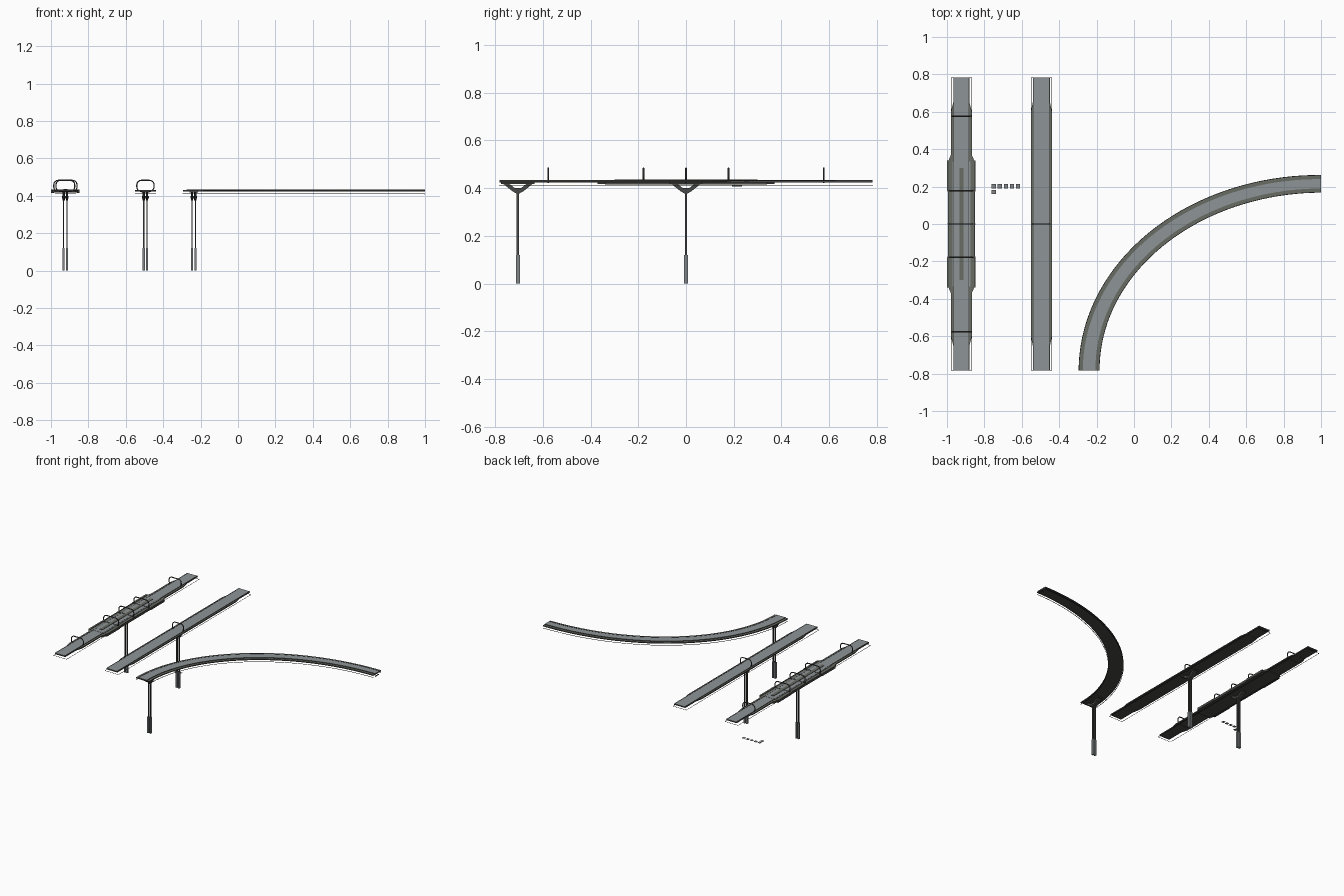
import bpy, bmesh, math
from mathutils import Vector

if "Cube" in bpy.data.objects:
    bpy.data.objects.remove(bpy.data.objects["Cube"])


def material(name, rgb):
    m = bpy.data.materials.new(name)
    m.diffuse_color = (*rgb, 1)
    m.use_nodes = True
    m.node_tree.nodes["Principled BSDF"].inputs["Base Color"].default_value = m.diffuse_color
    return m


GREY = material("road_grey", (0.27, 0.295, 0.305))
OLIVE = material("edge_olive", (0.14, 0.15, 0.125))
DARK = material("dark_metal", (0.065, 0.066, 0.062))
BASE = material("footing_grey", (0.22, 0.24, 0.25))


def finish(bm, name, mats, top_rule=False):
    bmesh.ops.recalc_face_normals(bm, faces=bm.faces)
    bm.normal_update()
    if top_rule:  # upper faces take the first colour, the rest the second
        for f in bm.faces:
            f.material_index = 0 if f.normal.z > 0.5 else 1
    me = bpy.data.meshes.new(name)
    bm.to_mesh(me)
    bm.free()
    for m in mats:
        me.materials.append(m)
    ob = bpy.data.objects.new(name, me)
    bpy.context.collection.objects.link(ob)
    return ob


def ribbon(name, path, lo, hi, z0, z1, mats):
    """Slab following a plan path; lo / hi are sideways offsets per point."""
    n = len(path)
    lo = lo if isinstance(lo, list) else [lo] * n
    hi = hi if isinstance(hi, list) else [hi] * n
    bm = bmesh.new()
    rings = []
    for i, p in enumerate(path):
        t = (Vector(path[min(i + 1, n - 1)]) - Vector(path[max(i - 1, 0)])).normalized()
        if i == 0 and n > 8:
            t = Vector((0, 1))
        if i == n - 1 and n > 8:
            t = Vector((1, 0))
        side = Vector((t.y, -t.x))
        a, b = Vector(p) + side * lo[i], Vector(p) + side * hi[i]
        rings.append([bm.verts.new((*q, z)) for q, z in ((a, z0), (b, z0), (b, z1), (a, z1))])
    for r, s in zip(rings, rings[1:]):
        for k in range(4):
            bm.faces.new((r[k], r[(k + 1) % 4], s[(k + 1) % 4], s[k]))
    bm.faces.new(rings[0])
    bm.faces.new(rings[-1])
    return finish(bm, name, mats, len(mats) > 1)


def box(name, x0, x1, y0, y1, z0, z1, mats):
    return ribbon(name, [((x0 + x1) / 2, y0), ((x0 + x1) / 2, y1)],
                  -(x1 - x0) / 2, (x1 - x0) / 2, z0, z1, mats)


def prism_x(name, outline, x0, x1, mat):
    """Extrude a (y, z) outline along x."""
    bm = bmesh.new()
    f = bm.faces.new([bm.verts.new((x0, y, z)) for y, z in outline])
    ext = bmesh.ops.extrude_face_region(bm, geom=[f])
    bmesh.ops.translate(bm, vec=(x1 - x0, 0, 0),
                        verts=[v for v in ext["geom"] if isinstance(v, bmesh.types.BMVert)])
    return finish(bm, name, [mat])


def wire(name, pts, r, cyclic=False):
    cu = bpy.data.curves.new(name, "CURVE")
    cu.dimensions = "3D"
    cu.bevel_depth = r
    cu.bevel_resolution = 1
    cu.use_fill_caps = True
    sp = cu.splines.new("POLY")
    sp.points.add(len(pts) - 1)
    for q, p in zip(sp.points, pts):
        q.co = (*p, 1)
    sp.use_cyclic_u = cyclic
    cu.materials.append(DARK)
    ob = bpy.data.objects.new(name, cu)
    bpy.context.collection.objects.link(ob)


def pillar(name, x, y):
    for s, tag in ((-1, "left"), (1, "right")):
        c = x + s * 0.009
        box(f"{name}_{tag}_shaft", c - 0.003, c + 0.003, y - 0.005, y + 0.005, 0.1, 0.385, [DARK])
        box(f"{name}_{tag}_footing", c - 0.0055, c + 0.0055, y - 0.008, y + 0.008, 0, 0.12, [BASE])
        # forked arms spreading along the track
        for d in (-1, 1):
            prism_x(f"{name}_{tag}_arm",
                    [(y, 0.374), (y + d * 0.022, 0.386), (y + d * 0.07, 0.424),
                     (y + d * 0.045, 0.424), (y + d * 0.016, 0.402), (y, 0.394)],
                    c - 0.006, c + 0.006, DARK)
    box(f"{name}_crosshead", x - 0.018, x + 0.018, y - 0.01, y + 0.01, 0.385, 0.4, [DARK])
    box(f"{name}_bearing", x - 0.022, x + 0.022, y - 0.07, y + 0.07, 0.417, 0.425, [DARK])


def hoop(name, x, y, half, r=0.0036, z0=0.424, z1=0.483):
    """Closed rounded loop around the track."""
    c = 0.024  # corner radius
    pts = []
    for cx, cz, a0 in ((x - half + c, z0 + c, 270), (x - half + c, z1 - c, 180),
                       (x + half - c, z1 - c, 90), (x + half - c, z0 + c, 0)):
        for k in range(7):
            a = math.radians(a0 - 15 * k)
            pts.append((cx + c * math.cos(a), y, cz + c * math.sin(a)))
    wire(name, pts, r, True)


def straight(name, x, road):
    L = 0.782
    path = [(x, -L), (x, L)]
    ribbon(f"{name}_deck", path, -road - 0.003, road + 0.003, 0.424, 0.43, [OLIVE, DARK])
    ribbon(f"{name}_road", path, -road, road, 0.43, 0.4325, [GREY, DARK])
    # olive edges tapering off before the ends
    fy = [-0.65, -0.6, 0.6, 0.65]
    w = [road + 0.003, 0.056, 0.056, road + 0.003]
    ribbon(f"{name}_edges", [(x, y) for y in fy], [-v for v in w], w, 0.423, 0.431, [OLIVE, DARK])
    for s in (-1, 1):
        box(f"{name}_kerb", x + s * road - 0.0015, x + s * road + 0.0015, -L, L, 0.43, 0.434, [DARK])
    wire(f"{name}_guard_wire", [(x - 0.055, -L, 0.411), (x + 0.055, -L, 0.411),
                                (x + 0.055, L, 0.411), (x - 0.055, L, 0.411)], 0.0014, True)


# station section
SX = -0.923
straight("station", SX, 0.04)
pillar("station_pillar", SX, 0)
sy = [-0.37, -0.335, 0.335, 0.37]
sw = [0.056, 0.071, 0.071, 0.056]
ribbon("station_platform", [(SX, y) for y in sy], [-v for v in sw], sw, 0.417, 0.431, [OLIVE, DARK])
box("station_floor", SX - 0.048, SX + 0.048, -0.335, 0.335, 0.431, 0.4335, [GREY, DARK])
box("station_divider", SX - 0.011, SX + 0.011, -0.3, 0.3, 0.4335, 0.436, [OLIVE, DARK])
for s in (-1, 1):
    e = SX + s * 0.07
    box("platform_rim", e - 0.002, e + 0.002, -0.335, 0.335, 0.416, 0.434, [DARK])
    for d in (-1, 1):
        b = SX + s * 0.069
        box("platform_block", b - 0.007, b + 0.007, d * 0.26 - 0.08, d * 0.26 + 0.08,
            0.416, 0.434, [OLIVE, DARK])
for y in (-0.577, 0.577):
    hoop("station_end_hoop", SX, y, 0.05)
for y in (-0.178, 0, 0.178):
    hoop("station_hoop", SX, y, 0.062)
    box("station_hoop_beam", SX - 0.075, SX + 0.075, y - 0.003, y + 0.003, 0.422, 0.435, [DARK])

# plain straight section
PX = -0.495
straight("straight", PX, 0.043)
pillar("straight_pillar", PX, 0)
hoop("straight_hoop", PX, 0, 0.046)

# curved section: quarter ellipse in plan
N = 40
arc = []
for i in range(N + 1):
    a = math.pi / 2 * i / N
    arc.append((1 - 1.24 * math.cos(a), -0.782 + 0.997 * math.sin(a)))
half = [0.055 - 0.009 * i / N for i in range(N + 1)]
road = [h - 0.02 for h in half]
ribbon("curve_edges", arc, [-h for h in half], half, 0.423, 0.43, [OLIVE, DARK])
ribbon("curve_road", arc, [-h for h in road], road, 0.43, 0.4325, [GREY, DARK])
for s in (-1, 1):
    ribbon("curve_kerb", arc, [s * h - 0.0012 for h in road],
           [s * h + 0.0012 for h in road], 0.43, 0.434, [OLIVE, DARK])
    ribbon("curve_guard_wire", arc, [s * h - 0.0012 for h in half],
           [s * h + 0.0012 for h in half], 0.4098, 0.4122, [DARK])
box("curve_end_joint", 0.996, 1.0, 0.193, 0.235, 0.407, 0.413, [DARK])
pillar("curve_pillar", -0.237, -0.704)

# small flat tiles on the ground
for i, (x, y) in enumerate([(-0.75 + 0.0325 * k, 0.202) for k in range(5)] + [(-0.75, 0.172)]):
    box(f"ground_tile_{i}", x - 0.011, x + 0.011, y - 0.011, y + 0.011, 0, 0.0003, [BASE])
